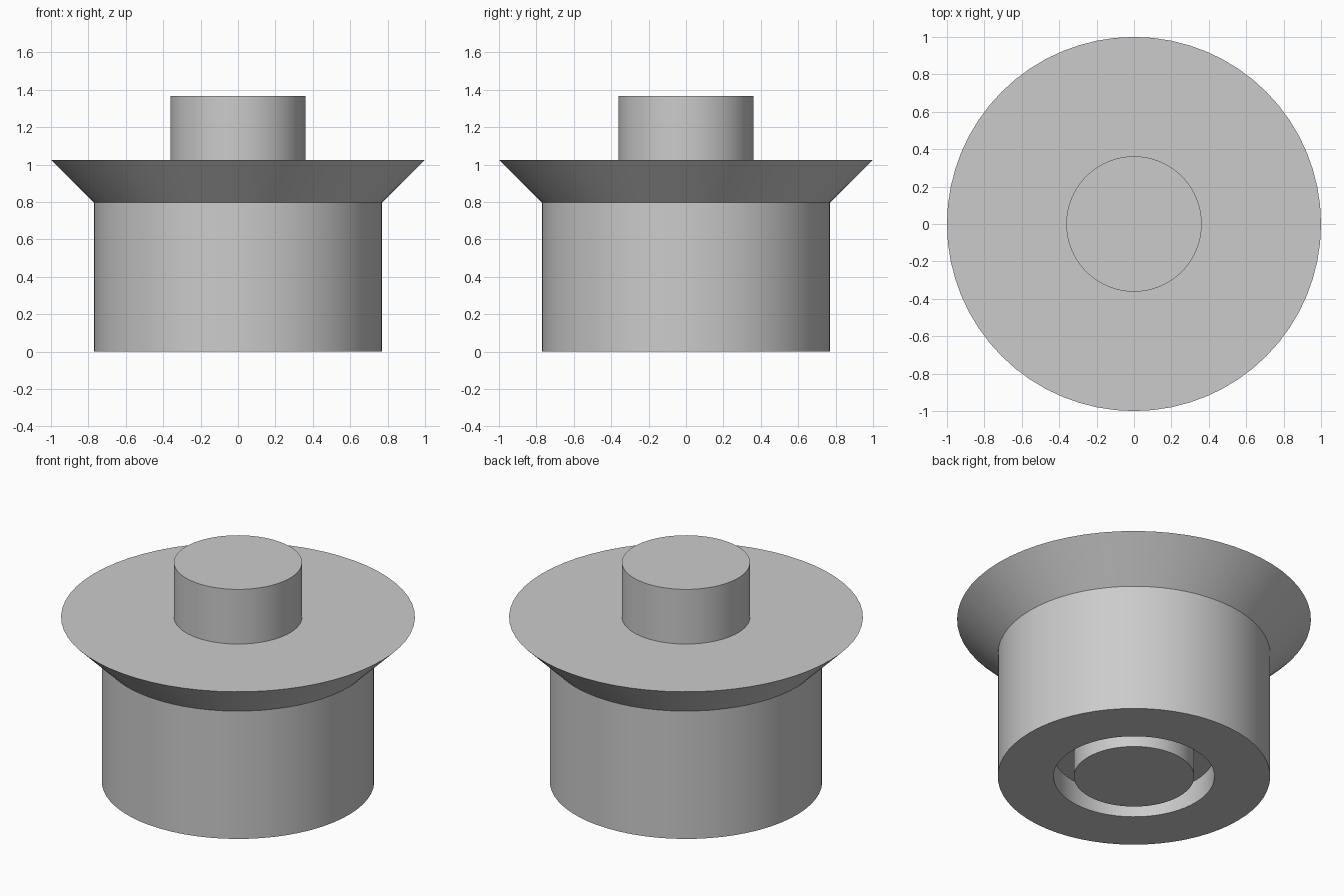
import bpy, bmesh, math

cube = bpy.data.objects.get("Cube")
if cube:
    bpy.data.objects.remove(cube)

grey = bpy.data.materials.new("plain grey")
grey.use_nodes = True
colour = (0.6, 0.6, 0.6, 1)
grey.diffuse_color = colour
grey.node_tree.nodes["Principled BSDF"].inputs["Base Color"].default_value = colour


def lathe(name, profile, steps=64):
    """Turn a (radius, height) profile around the z axis."""
    bm = bmesh.new()
    verts = [bm.verts.new((r, 0, z)) for r, z in profile]
    edges = [bm.edges.new(pair) for pair in zip(verts, verts[1:])]
    bmesh.ops.spin(bm, geom=verts + edges, cent=(0, 0, 0), axis=(0, 0, 1),
                   angle=math.tau, steps=steps)
    bmesh.ops.remove_doubles(bm, verts=bm.verts, dist=0.0001)
    bmesh.ops.recalc_face_normals(bm, faces=bm.faces)
    mesh = bpy.data.meshes.new(name)
    bm.to_mesh(mesh)
    bm.free()
    mesh.materials.append(grey)
    obj = bpy.data.objects.new(name, mesh)
    bpy.context.collection.objects.link(obj)
    bpy.ops.object.select_all(action="DESELECT")
    obj.select_set(True)
    bpy.context.view_layer.objects.active = obj
    bpy.ops.object.shade_smooth_by_angle(angle=math.radians(30))
    return obj


rim_z = 1.025
groove_z = 0.145

# Body, flared rim, top stud and the grooved underside with its central pin
lathe("flanged_plug", [
    (0, 0), (0.34, 0), (0.34, groove_z), (0.455, groove_z), (0.455, 0),
    (0.77, 0), (0.77, 0.797), (1, rim_z),
    (0.362, rim_z), (0.362, 1.366), (0, 1.366),
])
